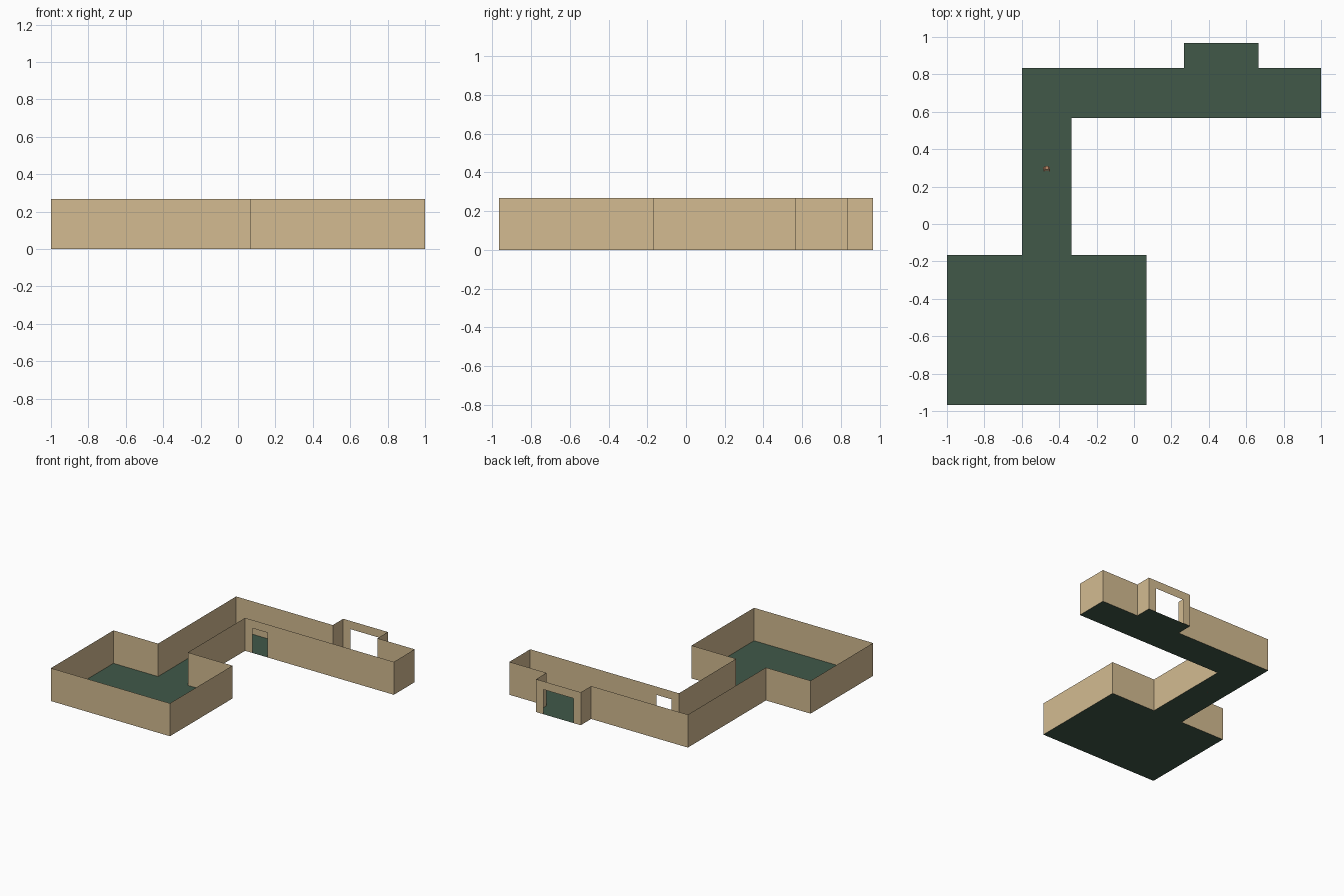
import bpy, bmesh
from mathutils import Matrix

if "Cube" in bpy.data.objects:
    bpy.data.objects.remove(bpy.data.objects["Cube"])

U = 1 / 15            # plan grid unit
H, DOOR_H = 4, 3      # wall and opening heights in grid units


def material(name, rgb):
    m = bpy.data.materials.new(name)
    m.diffuse_color = (*rgb, 1)
    m.use_nodes = True
    m.node_tree.nodes["Principled BSDF"].inputs["Base Color"].default_value = m.diffuse_color
    return m


TAN = material("wall_tan", (0.655, 0.500, 0.285))
GREEN = material("floor_green", (0.052, 0.099, 0.066))
SKIN = material("skin", (0.52, 0.27, 0.15))
BROWN = material("dark_brown", (0.12, 0.07, 0.04))


def pos(x, y, z=0):
    return ((x - 15) * U, (y - 14.5) * U, z * U)


def finish(name, bm, mat):
    me = bpy.data.meshes.new(name)
    bm.to_mesh(me)
    bm.free()
    me.materials.append(mat)
    ob = bpy.data.objects.new(name, me)
    bpy.context.collection.objects.link(ob)
    return ob


# Floor: big room, two corridor arms and shallow alcove
bm = bmesh.new()
for x0, y0, x1, y1 in ((0, 0, 16, 12), (6, 12, 10, 27),
                       (10, 23, 30, 27), (19, 27, 25, 29)):
    bm.faces.new([bm.verts.new(pos(*p)) for p in
                  ((x0, y0), (x1, y0), (x1, y1), (x0, y1))])
finish("floor", bm, GREEN)

# Wall outline, and doorways as wall y -> (x start, x end)
outline = [(0, 0), (16, 0), (16, 12), (10, 12), (10, 23), (30, 23), (30, 27),
           (25, 27), (25, 29), (19, 29), (19, 27), (6, 27), (6, 12), (0, 12)]
doorways = {23: (11, 13), 29: (20, 24)}

# Thin walls, open at the top, with cut doorways
bm = bmesh.new()


def panel(a, b, z0=0, z1=H):
    bm.faces.new([bm.verts.new(pos(*p, z)) for p, z in
                  ((a, z0), (b, z0), (b, z1), (a, z1))])


for a, b in zip(outline, outline[1:] + outline[:1]):
    if a[1] == b[1] and a[1] in doorways:
        y = a[1]
        d0, d1 = [(x, y) for x in doorways[y]]
        if a[0] > b[0]:
            d0, d1 = d1, d0
        panel(a, d0)
        panel(d0, d1, DOOR_H, H)
        panel(d1, b)
    else:
        panel(a, b)
bmesh.ops.remove_doubles(bm, verts=bm.verts, dist=1e-5)
finish("walls", bm, TAN)


# Tiny standing figure in the middle of the corridor
def box(name, centre, size, mat):
    bm = bmesh.new()
    m = Matrix.Translation(pos(*centre)) @ Matrix.Diagonal([s * U for s in size] + [1])
    bmesh.ops.create_cube(bm, size=1, matrix=m)
    finish(name, bm, mat)


FX, FY = 8, 19
box("figure_torso", (FX, FY, 1.05), (0.32, 0.24, 0.5), BROWN)
box("figure_head", (FX, FY, 1.45), (0.26, 0.28, 0.3), SKIN)
for side, s in (("left", -1), ("right", 1)):
    box(f"figure_{side}_leg", (FX + s * 0.09, FY, 0.4), (0.14, 0.18, 0.8), BROWN)
    box(f"figure_{side}_foot", (FX + s * 0.09, FY - 0.12, 0.05), (0.14, 0.28, 0.1), BROWN)
    box(f"figure_{side}_arm", (FX + s * 0.22, FY, 1.05), (0.12, 0.16, 0.5), SKIN)
    box(f"figure_{side}_forearm", (FX + s * 0.22, FY - 0.12, 0.83), (0.1, 0.3, 0.1), SKIN)
